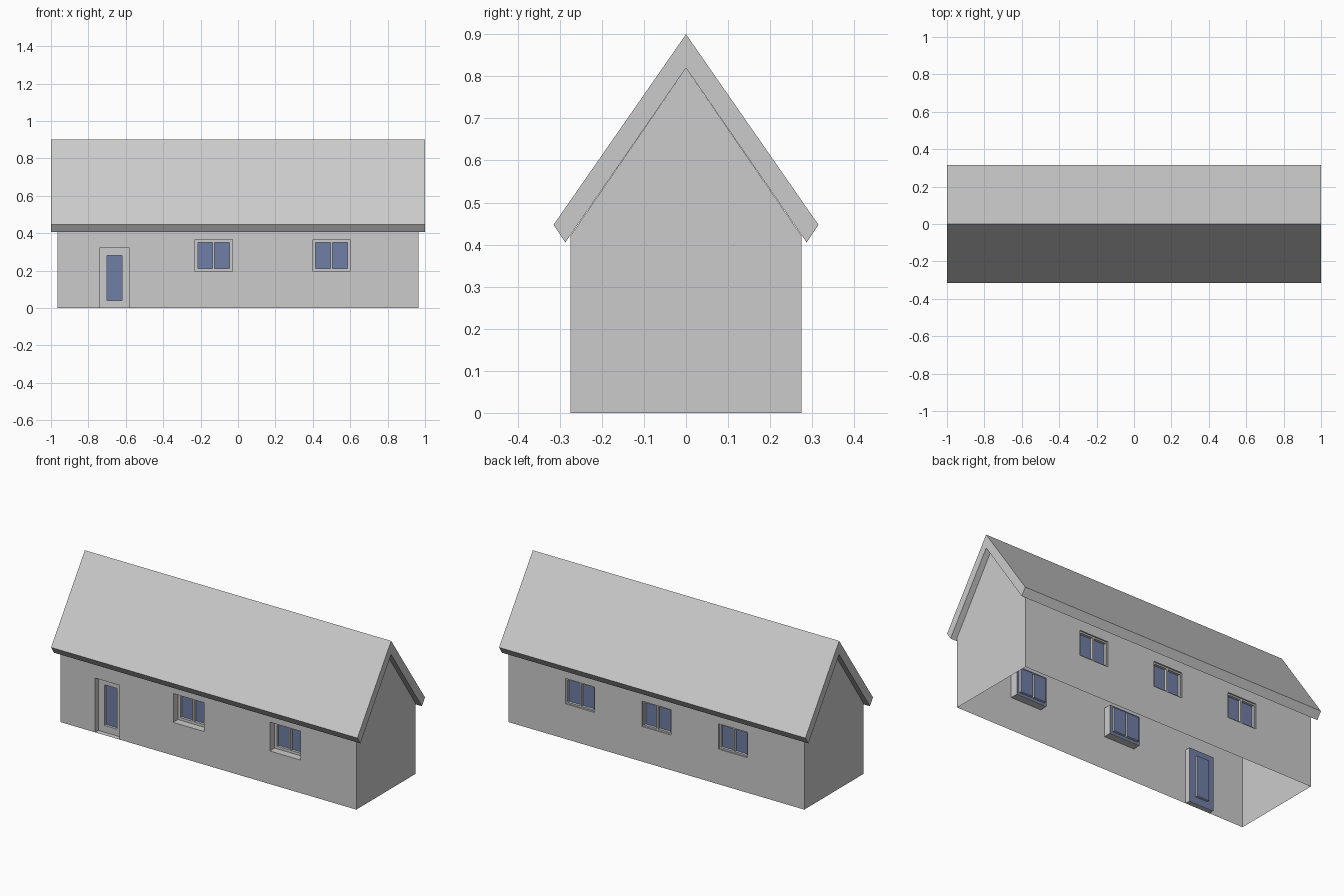
import bpy
import bmesh

cube = bpy.data.objects.get("Cube")
if cube:
    bpy.data.objects.remove(cube, do_unlink=True)


def material(name, color):
    m = bpy.data.materials.new(name)
    m.use_nodes = True
    m.diffuse_color = color
    m.node_tree.nodes["Principled BSDF"].inputs["Base Color"].default_value = color
    return m


GREY = material("plain grey", (0.6, 0.6, 0.6, 1))
BLUE = material("glass blue", (0.16, 0.21, 0.38, 1))
HALF_X, HALF_Y = 0.965, 0.275      # wall footprint
SOFFIT, RIDGE = 0.82, 0.9          # underside and top of the roof at the ridge
WALL_TOP = 0.42


def finish(name, bm):
    bmesh.ops.remove_doubles(bm, verts=bm.verts, dist=0.0001)
    mesh = bpy.data.meshes.new(name)
    bm.to_mesh(mesh)
    bm.free()
    mesh.materials.append(GREY)
    mesh.materials.append(BLUE)
    ob = bpy.data.objects.new(name, mesh)
    bpy.context.collection.objects.link(ob)
    return ob


def face(bm, points, toward, mat=0):
    """Add a face whose normal points along the given direction."""
    f = bm.faces.new([bm.verts.new(p) for p in points])
    f.normal_update()
    if sum(a * b for a, b in zip(f.normal, toward)) < 0:
        f.normal_flip()
    f.material_index = mat


def panel(bm, rect, y, side, holes=(), mat=0):
    """Upright sheet with rectangular holes; rect is x0, x1, z0, z1."""
    xs = sorted({v for r in (rect, *holes) for v in r[:2]})
    zs = sorted({v for r in (rect, *holes) for v in r[2:]})
    for a, b in zip(xs, xs[1:]):
        for c, d in zip(zs, zs[1:]):
            x, z = (a + b) / 2, (c + d) / 2
            if not any(h[0] < x < h[1] and h[2] < z < h[3] for h in holes):
                face(bm, [(a, y, c), (b, y, c), (b, y, d), (a, y, d)], (0, side, 0), mat)


def reveal(bm, rect, y0, y1):
    """Four sides of a recess, facing into the opening."""
    a, b, c, d = rect
    for x, n in ((a, 1), (b, -1)):
        face(bm, [(x, y0, c), (x, y1, c), (x, y1, d), (x, y0, d)], (n, 0, 0))
    for z, n in ((c, 1), (d, -1)):
        face(bm, [(a, y0, z), (b, y0, z), (b, y1, z), (a, y1, z)], (0, 0, n))


def fitting(name, rect, side, depth, panes, inset=0.015):
    """Recessed frame with glass set further back and a blue inner lining."""
    bm = bmesh.new()
    y = side * HALF_Y
    y_frame = y - side * depth
    y_glass = y_frame - side * inset
    reveal(bm, rect, y, y_frame)
    panel(bm, rect, y_frame, side, panes)
    panel(bm, rect, y_frame - side * 0.002, -side, panes, 1)
    for p in panes:
        reveal(bm, p, y_frame, y_glass)
        panel(bm, p, y_glass, side, mat=1)
    finish(name, bm)


def window(name, x, z, w, h, side, depth, border):
    rect = (x - w / 2, x + w / 2, z - h / 2, z + h / 2)
    a, b, c, d = rect
    bar = 0.005
    panes = [(a + border, x - bar, c + border, d - border),
             (x + bar, b - border, c + border, d - border)]
    fitting(name, rect, side, depth, panes)
    return rect


# Windows and door
front_holes = [window("front_window_" + n, x, 0.28, 0.2, 0.17, -1, 0.045, 0.015)
               for n, x in (("right", -0.13), ("left", 0.5))]
back_holes = [window("back_window_" + n, x, 0.282, 0.19, 0.15, 1, 0.008, 0.009)
              for n, x in (("right", -0.5), ("middle", 0), ("left", 0.5))]
door = (-0.74, -0.58, 0, 0.32)
fitting("front_door", door, -1, 0.03, [(-0.70, -0.62, 0.04, 0.28)])
front_holes.append(door)

# Long walls with openings
for name, side, holes in (("front_wall", -1, front_holes), ("back_wall", 1, back_holes)):
    bm = bmesh.new()
    panel(bm, (-HALF_X, HALF_X, 0, WALL_TOP), side * HALF_Y, side, holes)
    finish(name, bm)

# Gable walls
for name, s in (("right_gable", -1), ("left_gable", 1)):
    bm = bmesh.new()
    x, y = s * HALF_X, HALF_Y
    face(bm, [(x, -y, 0), (x, y, 0), (x, y, WALL_TOP), (x, 0, SOFFIT), (x, -y, WALL_TOP)],
         (s, 0, 0))
    finish(name, bm)

# Roof: chevron profile extruded along the ridge
bm = bmesh.new()
profile = [(0, RIDGE), (0.315, 0.447), (0.287, 0.405), (0, SOFFIT),
           (-0.287, 0.405), (-0.315, 0.447)]
ends = [[bm.verts.new((x, y, z)) for y, z in profile] for x in (-1, 1)]
for e in ends:
    bm.faces.new(e[:4])
    bm.faces.new([e[0], *e[3:]])
for i in range(len(profile)):
    j = (i + 1) % len(profile)
    bm.faces.new((ends[0][i], ends[0][j], ends[1][j], ends[1][i]))
bmesh.ops.recalc_face_normals(bm, faces=bm.faces)
finish("roof", bm)
